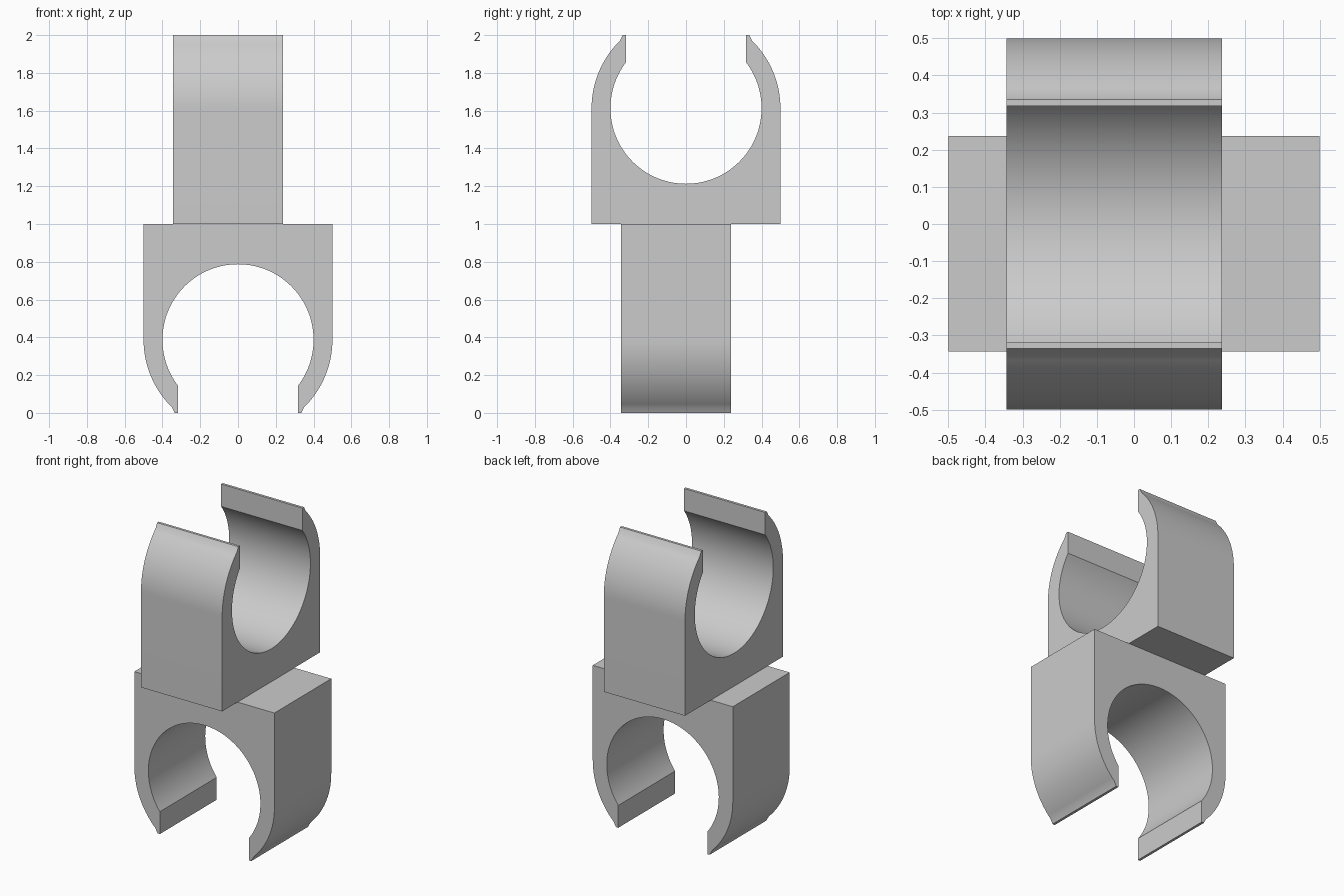
import bpy
import bmesh
from math import sin, cos, asin, pi

if "Cube" in bpy.data.objects:
    bpy.data.objects.remove(bpy.data.objects["Cube"], do_unlink=True)

GREY = (0.6, 0.6, 0.6, 1.0)
material = bpy.data.materials.new("plain grey")
material.use_nodes = True
material.diffuse_color = GREY
material.node_tree.nodes["Principled BSDF"].inputs["Base Color"].default_value = GREY

OUTER, INNER, GAP = 0.5, 0.4, 0.318   # radii and half the mouth opening
CENTRE = 0.387                        # height of the bore above the mouth
BACK, FRONT = -0.343, 0.237           # extent along the bore axis


def arc(radius, start, end, steps):
    """Points on a circle about the bore; angle 0 is +u, pi/2 is up."""
    angles = [start + (end - start) * i / steps for i in range(steps + 1)]
    return [(radius * cos(a), CENTRE + radius * sin(a)) for a in angles]


def clip_profile():
    """C-shaped outline with its mouth at z = 0 and flat base at z = 1."""
    lip_out = pi / 2 - asin(GAP / OUTER)
    lip_in = pi / 2 - asin(GAP / INNER)
    right = arc(OUTER, -lip_out, 0, 20)
    left = arc(OUTER, pi, pi + lip_out, 20)
    bore = arc(INNER, pi + lip_in, -lip_in, 80)
    outline = right + [(OUTER, 1), (-OUTER, 1)] + left + bore
    # level the lip tips with the ground
    return [(u, 0 if v < 0.02 else v) for u, v in outline]


def make_clip(name, place):
    """Extrude the outline along the bore, mapping (u, depth, v) to space."""
    bm = bmesh.new()
    face = bm.faces.new([bm.verts.new((u, BACK, v)) for u, v in clip_profile()])
    result = bmesh.ops.extrude_face_region(bm, geom=[face])
    for item in result["geom"]:
        if isinstance(item, bmesh.types.BMVert):
            item.co.y = FRONT
    for vert in bm.verts:
        vert.co = place(*vert.co)
    bmesh.ops.recalc_face_normals(bm, faces=bm.faces)
    mesh = bpy.data.meshes.new(name)
    bm.to_mesh(mesh)
    bm.free()
    mesh.materials.append(material)
    obj = bpy.data.objects.new(name, mesh)
    bpy.context.collection.objects.link(obj)
    bpy.ops.object.select_all(action="DESELECT")
    obj.select_set(True)
    bpy.context.view_layer.objects.active = obj
    bpy.ops.object.shade_smooth_by_angle()


# Lower clip opens downward, upper clip opens upward a quarter turn round
make_clip("lower_clip", lambda u, depth, v: (u, depth, v))
make_clip("upper_clip", lambda u, depth, v: (depth, u, 2 - v))
